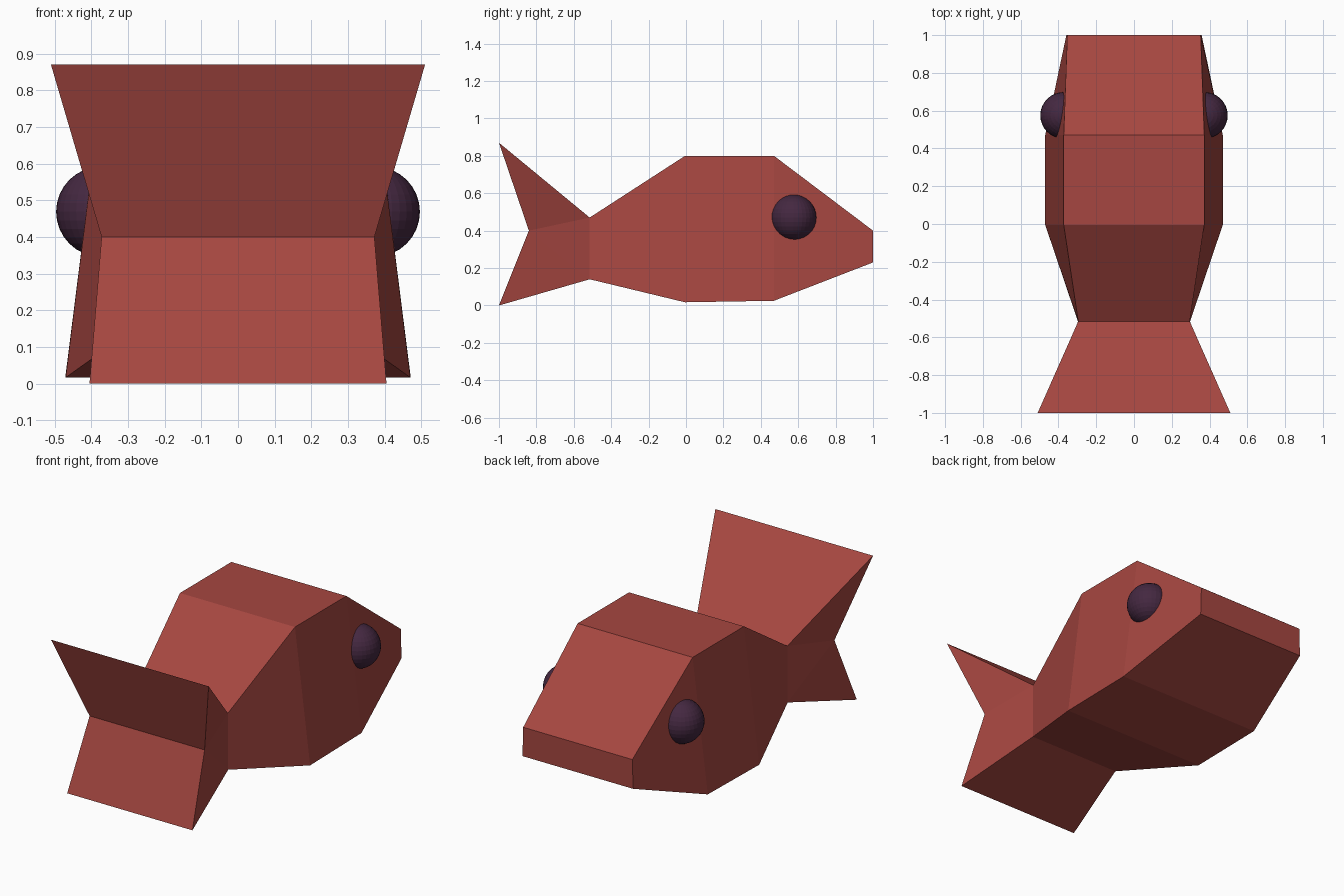
import bpy
import bmesh

cube = bpy.data.objects.get("Cube")
if cube:
    bpy.data.objects.remove(cube, do_unlink=True)


def make_material(name, rgb):
    mat = bpy.data.materials.new(name)
    mat.use_nodes = True
    color = (*rgb, 1.0)
    mat.diffuse_color = color
    mat.node_tree.nodes["Principled BSDF"].inputs["Base Color"].default_value = color
    return mat


red = make_material("brick red", (0.38, 0.062, 0.052))
purple = make_material("dark purple", (0.058, 0.021, 0.052))


def finish(bm, name, mat):
    bmesh.ops.recalc_face_normals(bm, faces=bm.faces[:])
    mesh = bpy.data.meshes.new(name)
    bm.to_mesh(mesh)
    bm.free()
    mesh.materials.append(mat)
    obj = bpy.data.objects.new(name, mesh)
    bpy.context.collection.objects.link(obj)
    return obj


# Body sections, tail root to snout: y, bottom z, top z, bottom and top half width
sections = [
    (-0.515, 0.14, 0.47, 0.297, 0.295),
    (-0.005, 0.017, 0.80, 0.47, 0.372),
    (0.47, 0.025, 0.80, 0.47, 0.372),
    (1.0, 0.23, 0.40, 0.358, 0.353),
]
bm = bmesh.new()
rings = []
for y, low, high, w_low, w_high in sections:
    corners = [(-w_low, low), (w_low, low), (w_high, high), (-w_high, high)]
    rings.append([bm.verts.new((x, y, z)) for x, z in corners])
for a, b in zip(rings, rings[1:]):
    for i in range(4):
        j = (i + 1) % 4
        bm.faces.new((a[i], a[j], b[j], b[i]))
bm.faces.new(rings[-1])

# Forked tail growing from the open root ring
tips = []
for w, y, z in [(0.405, -1.0, 0.0), (0.372, -0.84, 0.40), (0.51, -1.0, 0.87)]:
    tips.append([bm.verts.new((s * w, y, z)) for s in (-1, 1)])
lower, notch, upper = tips
root = rings[0]
root_low, root_high = (root[0], root[1]), (root[3], root[2])
outline = [root_low, lower, notch, upper, root_high]
for a, b in zip(outline, outline[1:]):
    bm.faces.new((a[0], a[1], b[1], b[0]))
for s in (0, 1):
    for a, b in ((root_low, lower), (root_high, root_low), (upper, root_high)):
        bm.faces.new((notch[s], a[s], b[s]))
finish(bm, "fish_body", red)

# Eyes half sunk in the cheeks
for side, name in ((1, "left_eye"), (-1, "right_eye")):
    bm = bmesh.new()
    bmesh.ops.create_uvsphere(bm, u_segments=32, v_segments=16, radius=0.123)
    eye = finish(bm, name, purple)
    eye.location = (side * 0.373, 0.575, 0.469)
